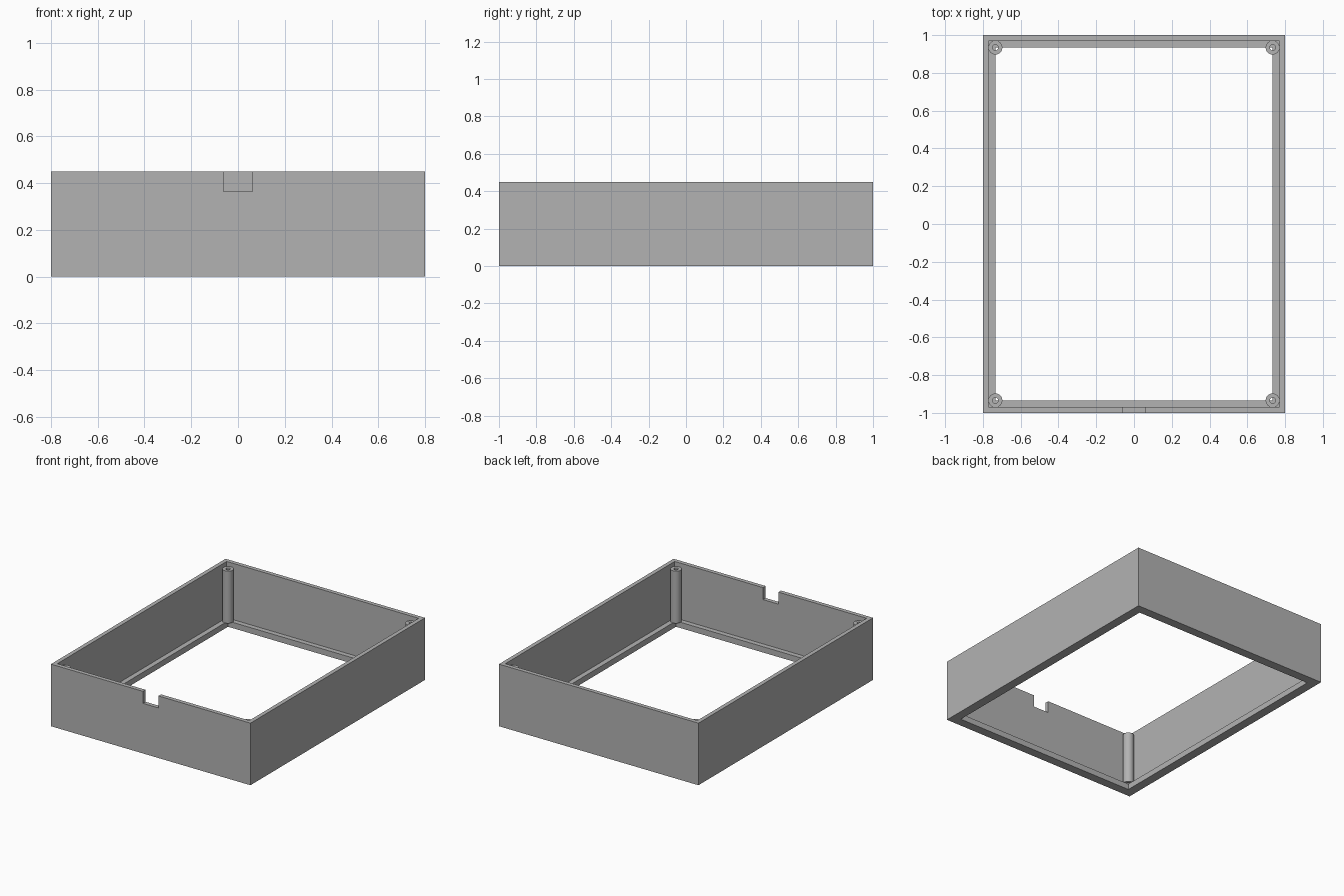
import bpy
import bmesh
from math import cos, sin, tau

old = bpy.data.objects.get("Cube")
if old:
    bpy.data.objects.remove(old, do_unlink=True)

W, D, H = 0.8, 1.0, 0.45      # half width, half depth, height
WALL, LIP, LIP_H = 0.03, 0.066, 0.042
POST_R, HOLE_R, POST_TOP = 0.037, 0.015, 0.42

grey = bpy.data.materials.new("plain grey")
grey.use_nodes = True
colour = (0.45, 0.45, 0.45, 1)
grey.diffuse_color = colour
grey.node_tree.nodes["Principled BSDF"].inputs["Base Color"].default_value = colour


def loft(name, loops):
    """Join closed loops of points into a ring-shaped solid."""
    bm = bmesh.new()
    rings = [[bm.verts.new(p) for p in loop] for loop in loops]
    for a, b in zip(rings, rings[1:] + rings[:1]):
        n = len(a)
        for i in range(n):
            j = (i + 1) % n
            bm.faces.new((a[i], a[j], b[j], b[i]))
    bmesh.ops.recalc_face_normals(bm, faces=bm.faces)
    mesh = bpy.data.meshes.new(name)
    bm.to_mesh(mesh)
    bm.free()
    mesh.materials.append(grey)
    obj = bpy.data.objects.new(name, mesh)
    bpy.context.collection.objects.link(obj)
    return obj


def rectangle(inset, z):
    x, y = W - inset, D - inset
    return [(-x, -y, z), (x, -y, z), (x, y, z), (-x, y, z)]


def circle(cx, cy, r, z, n=32):
    return [(cx + r * cos(tau * i / n), cy + r * sin(tau * i / n), z) for i in range(n)]


# Open frame: thin walls with a lip around the bottom opening
profile = [(0, 0), (0, H), (WALL, H), (WALL, LIP_H), (LIP, LIP_H), (LIP, 0)]
frame = loft("case_frame", [rectangle(i, z) for i, z in profile])

# Cable notch in the top edge of the front wall
bpy.ops.mesh.primitive_cube_add(size=1, location=(0, -D, H))
cutter = bpy.context.object
cutter.name = "notch_cutter"
cutter.scale = (0.124, 0.12, 0.174)
cutter.hide_render = True
cut = frame.modifiers.new("notch", "BOOLEAN")
cut.operation = "DIFFERENCE"
cut.solver = "EXACT"
cut.object = cutter
bpy.context.view_layer.objects.active = frame
bpy.ops.object.select_all(action="DESELECT")
frame.select_set(True)
bpy.ops.object.modifier_apply(modifier=cut.name)
bpy.data.objects.remove(cutter, do_unlink=True)

# Hollow screw posts standing on the lip in each corner
for sx, side in ((-1, "right"), (1, "left")):
    for sy, end in ((-1, "front"), (1, "back")):
        x, y = sx * (W - LIP), sy * (D - LIP)
        post = loft(f"{end}_{side}_screw_post", [
            circle(x, y, r, z) for r, z in
            ((POST_R, LIP_H), (POST_R, POST_TOP), (HOLE_R, POST_TOP), (HOLE_R, LIP_H))])
        bpy.ops.object.select_all(action="DESELECT")
        post.select_set(True)
        bpy.context.view_layer.objects.active = post
        bpy.ops.object.shade_smooth_by_angle()
